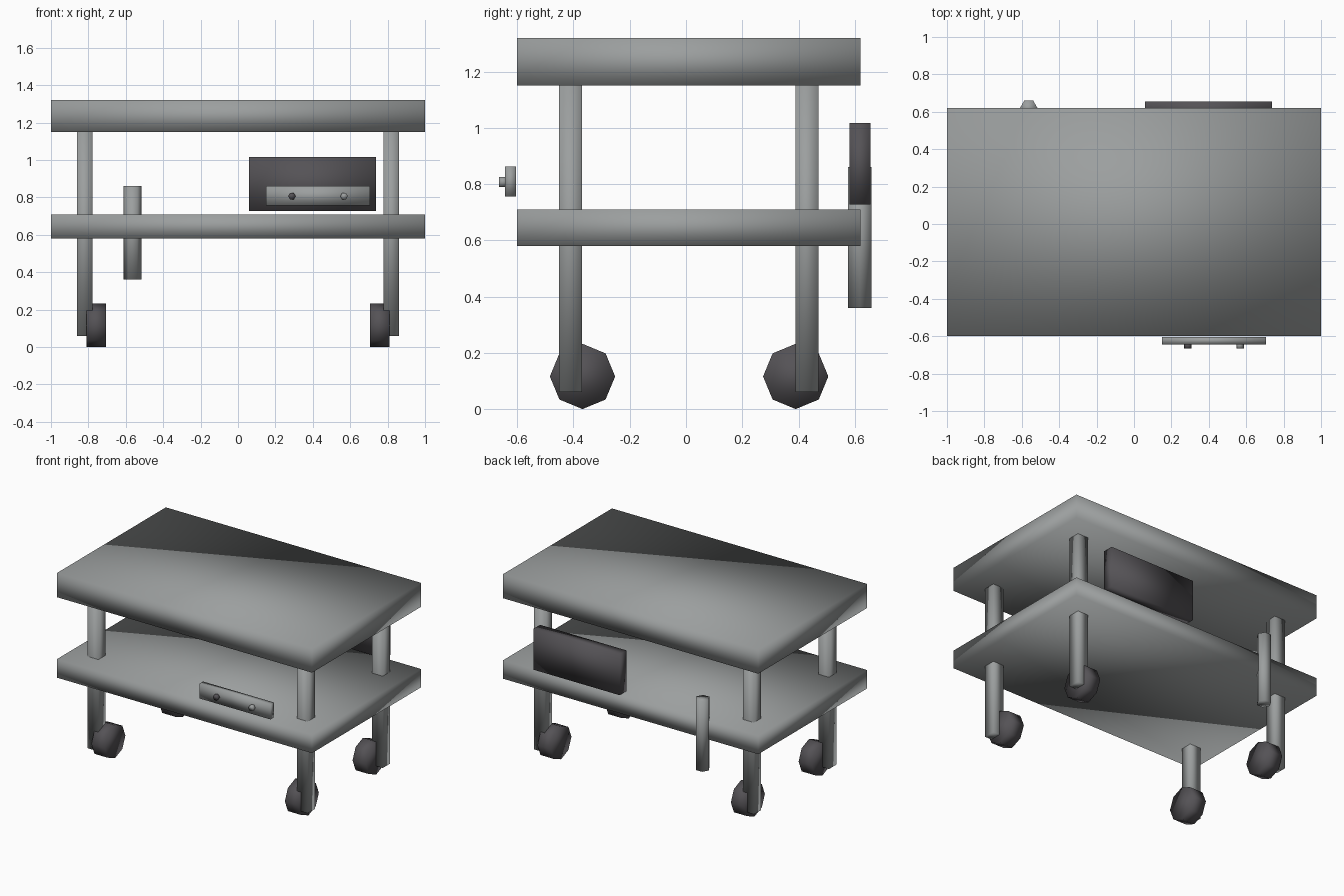
import bpy
import bmesh
from math import pi
from mathutils import Matrix

cube = bpy.data.objects.get("Cube")
if cube:
    bpy.data.objects.remove(cube, do_unlink=True)


def material(name, color):
    m = bpy.data.materials.new(name)
    m.use_nodes = True
    m.diffuse_color = color
    m.node_tree.nodes["Principled BSDF"].inputs["Base Color"].default_value = color
    return m


steel = material("steel grey", (0.33, 0.345, 0.345, 1))
rubber = material("dark grey", (0.09, 0.085, 0.093, 1))


def finish(name, bm, mat):
    mesh = bpy.data.meshes.new(name)
    bm.to_mesh(mesh)
    bm.free()
    mesh.materials.append(mat)
    mesh.shade_smooth()
    ob = bpy.data.objects.new(name, mesh)
    bpy.context.collection.objects.link(ob)
    return ob


def box(name, low, high, mat):
    bm = bmesh.new()
    bmesh.ops.create_cube(bm, size=1)
    for v in bm.verts:
        v.co = [a + (c + 0.5) * (b - a) for a, b, c in zip(low, high, v.co)]
    return finish(name, bm, mat)


def prism(name, center, radius, depth, sides, axis, mat):
    """Straight prism along the given axis, with a corner on a main direction."""
    turn = {"X": Matrix.Rotation(pi / 2, 4, "Y"),
            "Y": Matrix.Rotation(pi / 2, 4, "X"),
            "Z": Matrix.Rotation(pi / 2, 4, "Z") if sides == 4 else Matrix()}[axis]
    spin = Matrix.Rotation(pi / 2, 4, "Z") if sides == 6 else Matrix()
    bm = bmesh.new()
    bmesh.ops.create_cone(bm, cap_ends=True, segments=sides, radius1=radius,
                          radius2=radius, depth=depth,
                          matrix=Matrix.Translation(center) @ turn @ spin)
    return finish(name, bm, mat)


# Two shelves
box("top_shelf", (-1, -0.6, 1.15), (1, 0.62, 1.32), steel)
box("lower_shelf", (-1, -0.6, 0.58), (1, 0.62, 0.71), steel)

# Posts, each with a wheel on its inner side
for side, s in (("right", -1), ("left", 1)):
    for end, y in (("front", -0.41), ("back", 0.43)):
        xs = sorted((s * 0.778, s * 0.862))
        box(f"{end}_{side}_post", (xs[0], y - 0.041, 0.06), (xs[1], y + 0.041, 1.16), steel)
        wheel_y = y + (0.042 if end == "front" else -0.04)
        prism(f"{end}_{side}_wheel", (s * 0.758, wheel_y, 0.116), 0.116, 0.104, 8, "X", rubber)

# Control strip with two knobs on the front
box("control_strip", (0.15, -0.643, 0.756), (0.705, -0.605, 0.862), steel)
prism("right_knob", (0.288, -0.65, 0.807), 0.02, 0.03, 6, "Y", rubber)
prism("left_knob", (0.567, -0.65, 0.807), 0.02, 0.03, 6, "Y", steel)

# Dark panel and upright bar on the back
box("back_panel", (0.06, 0.581, 0.728), (0.737, 0.656, 1.017), rubber)
prism("back_bar", (-0.563, 0.618, 0.61), 0.048, 0.5, 6, "Z", steel)
